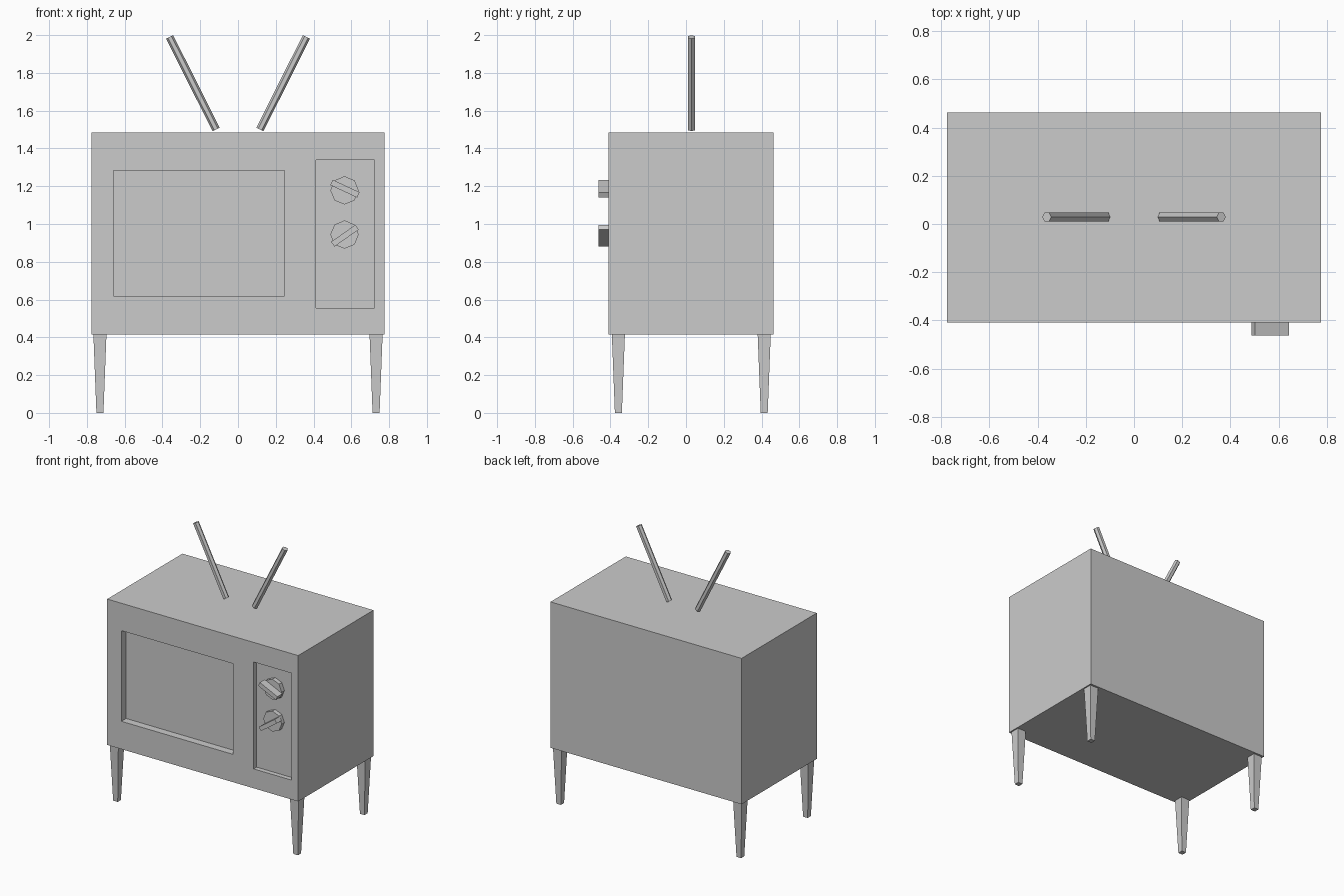
import bpy, bmesh
from math import cos, sin, pi, radians, sqrt
from mathutils import Vector, Matrix

if "Cube" in bpy.data.objects:
    bpy.data.objects.remove(bpy.data.objects["Cube"])


def finish(name, bm):
    bmesh.ops.recalc_face_normals(bm, faces=bm.faces)
    mesh = bpy.data.meshes.new(name)
    bm.to_mesh(mesh)
    bm.free()
    obj = bpy.data.objects.new(name, mesh)
    bpy.context.collection.objects.link(obj)
    return obj


def box(name, lo, hi, turn=0):
    """Box between two corners, turned about its own y axis."""
    lo, hi = Vector(lo), Vector(hi)
    bm = bmesh.new()
    bmesh.ops.create_cube(bm, size=1, matrix=Matrix.Translation((lo + hi) / 2)
                          @ Matrix.Rotation(turn, 4, 'Y')
                          @ Matrix.Diagonal((*(hi - lo), 1)))
    return finish(name, bm)


def prism(name, sides, a, b, ra, rb, u, phase=0):
    """Tapered prism from a to b; u is the direction of the first corner."""
    a, b, u = Vector(a), Vector(b), Vector(u)
    axis = (b - a).normalized()
    u = (u - axis * u.dot(axis)).normalized()
    v = axis.cross(u)
    bm = bmesh.new()
    rings = []
    for c, r in ((a, ra), (b, rb)):
        angles = [phase + 2 * pi * i / sides for i in range(sides)]
        rings.append([bm.verts.new(c + r * (cos(t) * u + sin(t) * v)) for t in angles])
    for i in range(sides):
        j = (i + 1) % sides
        bm.faces.new((rings[0][i], rings[0][j], rings[1][j], rings[1][i]))
    for ring in rings:
        bm.faces.new(ring)
    return finish(name, bm)


FRONT = -0.409

# Cabinet with recessed screen and control panel
cabinet = box("cabinet", (-0.775, FRONT, 0.414), (0.775, 0.463, 1.484))
recesses = [("screen_recess", -0.66, 0.245, 0.618, 1.283, 0.055),
            ("panel_recess", 0.414, 0.722, 0.556, 1.34, 0.035)]
for name, x0, x1, z0, z1, depth in recesses:
    cutter = box(name + "_cutter", (x0, FRONT - 0.1, z0), (x1, FRONT + depth, z1))
    cutter.hide_render = True
    cutter.display_type = 'WIRE'
    mod = cabinet.modifiers.new(name, 'BOOLEAN')
    mod.operation = 'DIFFERENCE'
    mod.solver = 'EXACT'
    mod.object = cutter

# Dials: octagonal disc with a turned grip bar
for name, z, grip_z, turn in (("upper", 1.178, 1.187, 25), ("lower", 0.944, 0.938, -35)):
    prism(name + "_dial", 8, (0.564, FRONT + 0.035, z), (0.564, FRONT + 0.003, z),
          0.075, 0.075, (0, 0, 1))
    box(name + "_dial_grip", (0.566 - 0.0785, -0.463, grip_z - 0.0155),
        (0.566 + 0.0785, FRONT + 0.003, grip_z + 0.0155), radians(turn))

# Tapered square legs
for side, x in (("left", -0.731), ("right", 0.731)):
    for end, y in (("front", -0.358), ("back", 0.414)):
        prism(f"{end}_{side}_leg", 4, (x, y, 0), (x, y, 0.414),
              0.0185 * sqrt(2), 0.0345 * sqrt(2), (1, 0, 0), pi / 4)

# Hexagonal antenna rods
for side, s in (("left", -1), ("right", 1)):
    prism(side + "_antenna", 6, (s * 0.116, 0.029, 1.501), (s * 0.362, 0.029, 1.99),
          0.021, 0.021, (1, 0, 0))
